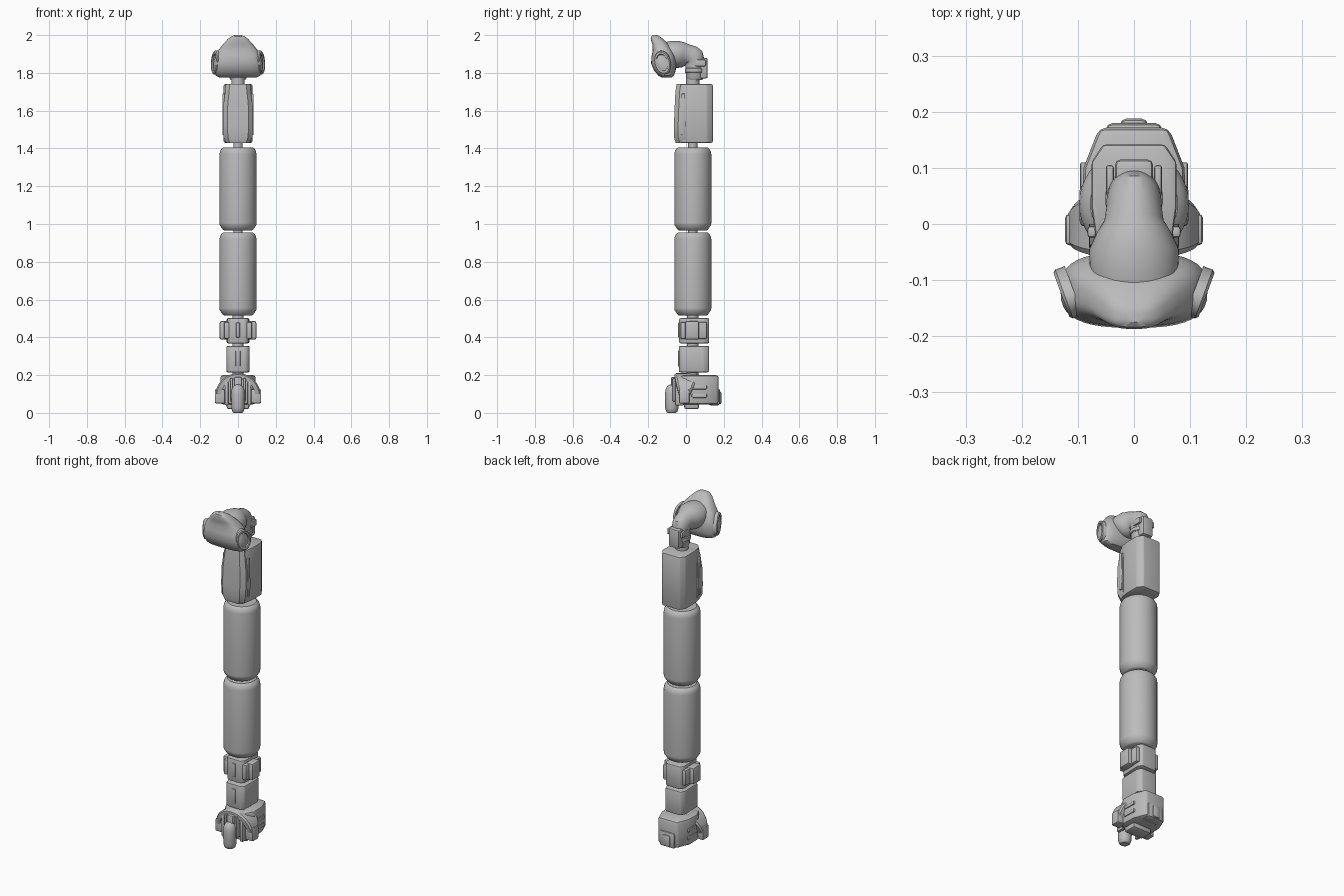
import bpy, bmesh, math
from mathutils import Matrix, Vector

cube = bpy.data.objects.get("Cube")
if cube:
    bpy.data.objects.remove(cube, do_unlink=True)

grey = bpy.data.materials.new("plain_grey")
grey.use_nodes = True
GREY = (0.5, 0.5, 0.5, 1)
grey.diffuse_color = GREY
grey.node_tree.nodes["Principled BSDF"].inputs["Base Color"].default_value = GREY
AXIS_Y = 0.036


def finish(name, bm, bevel=0.0, segments=2):
    bmesh.ops.recalc_face_normals(bm, faces=bm.faces)
    if bevel:
        sharp = [e for e in bm.edges if e.calc_face_angle(0) > math.radians(25)]
        bmesh.ops.bevel(bm, geom=sharp, offset=bevel, segments=segments,
                        profile=0.5, affect='EDGES', clamp_overlap=True)
    mesh = bpy.data.meshes.new(name)
    bm.to_mesh(mesh)
    bm.free()
    mesh.materials.append(grey)
    obj = bpy.data.objects.new(name, mesh)
    bpy.context.collection.objects.link(obj)
    bpy.ops.object.select_all(action='DESELECT')
    obj.select_set(True)
    bpy.context.view_layer.objects.active = obj
    bpy.ops.object.shade_smooth_by_angle(angle=math.radians(35))
    return obj


def loft(name, rings, bevel=0.0):
    """Skin a list of equal-length point rings and cap both ends."""
    bm = bmesh.new()
    rows = [[bm.verts.new(p) for p in ring] for ring in rings]
    n = len(rows[0])
    for a, b in zip(rows, rows[1:]):
        for i in range(n):
            j = (i + 1) % n
            bm.faces.new((a[i], a[j], b[j], b[i]))
    bm.faces.new(rows[0])
    bm.faces.new(rows[-1])
    return finish(name, bm, bevel)


def oval(cy, cz, rx, rv, tilt=0.0, power=2.0, n=40):
    """Superellipse across x and a direction tilted up from y."""
    pts = []
    for i in range(n):
        a = 2 * math.pi * i / n
        c, s = math.cos(a), math.sin(a)
        u = math.copysign(abs(c) ** (2 / power), c) * rx
        v = math.copysign(abs(s) ** (2 / power), s) * rv
        pts.append((u, cy + v * math.cos(tilt), cz + v * math.sin(tilt)))
    return pts


def lathe(name, profile, y=AXIS_Y):
    return loft(name, [oval(y, z, r, r) for r, z in profile])


def prism(name, half, z0, z1, bevel=0.008):
    """Extrude a plan outline, given for +x from front to back, upwards."""
    plan = half + [(-x, y) for x, y in reversed(half)]
    return loft(name, [[(x, y, z) for x, y in plan] for z in (z0, z1)], bevel)


def box(name, x, y, z, bevel=0.005, turn=0.0):
    bm = bmesh.new()
    size = [b - a for a, b in (x, y, z)]
    mid = Vector([(a + b) / 2 for a, b in (x, y, z)])
    bmesh.ops.create_cube(bm, size=1, matrix=Matrix.Translation(mid)
                          @ Matrix.Rotation(turn, 4, 'X') @ Matrix.Diagonal((*size, 1)))
    return finish(name, bm, bevel)


def pair(name, x, y, z, bevel=0.005, turn=0.0):
    box("left_" + name, x, y, z, bevel, turn)
    box("right_" + name, (-x[1], -x[0]), y, z, bevel, turn)


# Two gas cylinders
for label, z in (("lower", 0.515), ("upper", 0.965)):
    lathe(label + "_cylinder", [
        (0.072, z), (0.08, z + 0.005), (0.097, z + 0.03), (0.098, z + 0.04),
        (0.098, z + 0.405), (0.095, z + 0.42), (0.088, z + 0.432), (0.078, z + 0.44)])

# Collars joining the stacked parts
for i, (z0, z1, r) in enumerate([(0.19, 0.23, 0.03), (0.34, 0.38, 0.03), (0.49, 0.53, 0.03),
                                 (0.94, 0.98, 0.025), (1.39, 1.45, 0.025), (1.72, 1.78, 0.035)]):
    lathe("collar_%d" % (i + 1), [(r, z0), (r, z1)])

# Scrubber canister with swelling front cover and side rails
prism("canister_body", [(0.068, -0.025), (0.076, 0.03), (0.076, 0.11), (0.055, 0.142)],
      1.43, 1.74, 0.007)
cover = []
for z, w, front in [(1.43, 0.062, -0.055), (1.46, 0.076, -0.064), (1.52, 0.08, -0.064),
                    (1.62, 0.079, -0.06), (1.70, 0.068, -0.056), (1.74, 0.062, -0.05)]:
    half = [(w * 0.7, front), (w, front + 0.022), (w, 0.0)]
    cover.append([(x, y, z) for x, y in half + [(-x, y) for x, y in reversed(half)]])
loft("canister_cover", cover)
pair("canister_rail", (0.066, 0.083), (-0.024, -0.004), (1.47, 1.69))

# Upper valve block
prism("valve_block", [(0.04, -0.036), (0.056, -0.02), (0.06, 0.10), (0.045, 0.123)], 0.368, 0.502)
pair("valve_wing", (0.05, 0.097), (-0.005, 0.07), (0.388, 0.486), 0.01)
pair("valve_cheek", (0.045, 0.075), (-0.03, 0.11), (0.392, 0.482), 0.008)
box("valve_latch", (-0.01, 0.01), (-0.042, -0.03), (0.40, 0.478), 0.003)

# Lower valve block
prism("coupling_block", [(0.042, -0.038), (0.06, -0.022), (0.062, 0.095), (0.048, 0.122)],
      0.215, 0.355)
box("coupling_latch", (-0.012, 0.012), (-0.043, -0.03), (0.245, 0.33), 0.003)

# Base housing behind the strap
prism("base_housing", [(0.065, -0.03), (0.093, 0.02), (0.09, 0.10), (0.062, 0.172)],
      0.045, 0.20, 0.014)
box("base_back_panel", (-0.05, 0.05), (0.12, 0.18), (0.04, 0.13), 0.012)
box("base_back_knob", (-0.025, 0.025), (0.15, 0.188), (0.045, 0.115), 0.012)
pair("base_side_rib", (0.07, 0.096), (0.03, 0.11), (0.08, 0.10), 0.004)
pair("base_upper_rib", (0.07, 0.096), (0.03, 0.11), (0.125, 0.145), 0.004)
box("base_underside", (-0.06, 0.06), (-0.01, 0.07), (0.02, 0.08), 0.012)

# Arched strap over the base
arch = []
for i in range(25):
    a = math.pi * i / 24
    c, s = math.cos(a), math.sin(a)
    front, back = -0.036 - 0.026 * s, 0.018 + 0.05 * s
    arch.append([(r * c, y, 0.09 + r * s) for r, y in
                 ((0.09, front), (0.113, front), (0.12, front + 0.01),
                  (0.12, back - 0.01), (0.113, back), (0.09, back))])
loft("base_strap", arch)
pair("strap_pad", (0.07, 0.123), (-0.038, 0.018), (0.05, 0.125), 0.008)

# Front prongs and small upright capsule
pair("inner_prong", (0.026, 0.042), (-0.072, -0.02), (0.06, 0.185), 0.007)
pair("outer_prong", (0.05, 0.07), (-0.058, -0.01), (0.04, 0.165), 0.007)
box("capsule_bracket", (-0.02, 0.02), (-0.08, 0.0), (0.08, 0.19), 0.008)
lathe("small_capsule", [(0.022, 0.0), (0.029, 0.006), (0.035, 0.025), (0.036, 0.10),
                        (0.033, 0.125), (0.024, 0.142), (0.01, 0.15)], -0.075)

# Face mask: stacked cross-sections
mask = []
for z, front, back, w in [(1.775, -0.125, -0.075, 0.095), (1.785, -0.145, -0.065, 0.118),
                          (1.81, -0.168, -0.055, 0.129), (1.85, -0.185, -0.05, 0.131),
                          (1.89, -0.182, -0.055, 0.12), (1.92, -0.176, -0.07, 0.104),
                          (1.95, -0.178, -0.09, 0.08), (1.98, -0.187, -0.12, 0.053),
                          (1.993, -0.184, -0.14, 0.036), (2.0, -0.175, -0.152, 0.018)]:
    mask.append(oval((front + back) / 2, z, w, (back - front) / 2, power=2.8))
loft("face_mask", mask)

# Oval side ports on the mask
for label, side in (("left", 1), ("right", -1)):
    frame = (Matrix.Translation((side * 0.117, -0.122, 1.855))
             @ Matrix.Rotation(-side * math.radians(20), 4, 'Z')
             @ Matrix.Rotation(math.radians(18), 4, 'X'))
    rings = []
    for scale, depth in ((1.0, -0.01), (1.0, 0.008), (0.9, 0.013), (0.72, 0.012), (0.66, 0.005)):
        rings.append([frame @ Vector((side * depth, p[1] * scale, p[2] * scale))
                      for p in [(0, q[0], q[1]) for q in oval(0, 0, 0.044, 0.064, n=32)]])
    loft(label + "_mask_port", rings)

# Breathing chamber narrowing into an elbow that turns down to the canister
path = [(-0.15, 1.92, 0.055, 0.03, 90), (-0.125, 1.91, 0.068, 0.05, 90),
        (-0.085, 1.902, 0.079, 0.066, 90), (-0.045, 1.898, 0.08, 0.072, 88),
        (-0.015, 1.895, 0.066, 0.067, 82), (0.005, 1.892, 0.053, 0.059, 75),
        (0.025, 1.889, 0.05, 0.059, 60), (0.04, 1.88, 0.049, 0.058, 38),
        (0.047, 1.862, 0.048, 0.051, 15), (0.046, 1.84, 0.046, 0.048, 0),
        (0.046, 1.775, 0.046, 0.047, 0), (0.046, 1.762, 0.038, 0.04, 0)]
loft("breathing_elbow", [oval(y, z, rx, rv, math.radians(t)) for y, z, rx, rv, t in path])
lathe("elbow_band", [(0.048, 1.80), (0.052, 1.804), (0.052, 1.822), (0.048, 1.826)], 0.046)
box("elbow_clip", (-0.034, 0.034), (0.06, 0.115), (1.77, 1.88), 0.01)
pair("clip_arm", (0.036, 0.05), (0.05, 0.105), (1.835, 1.87), 0.005)
